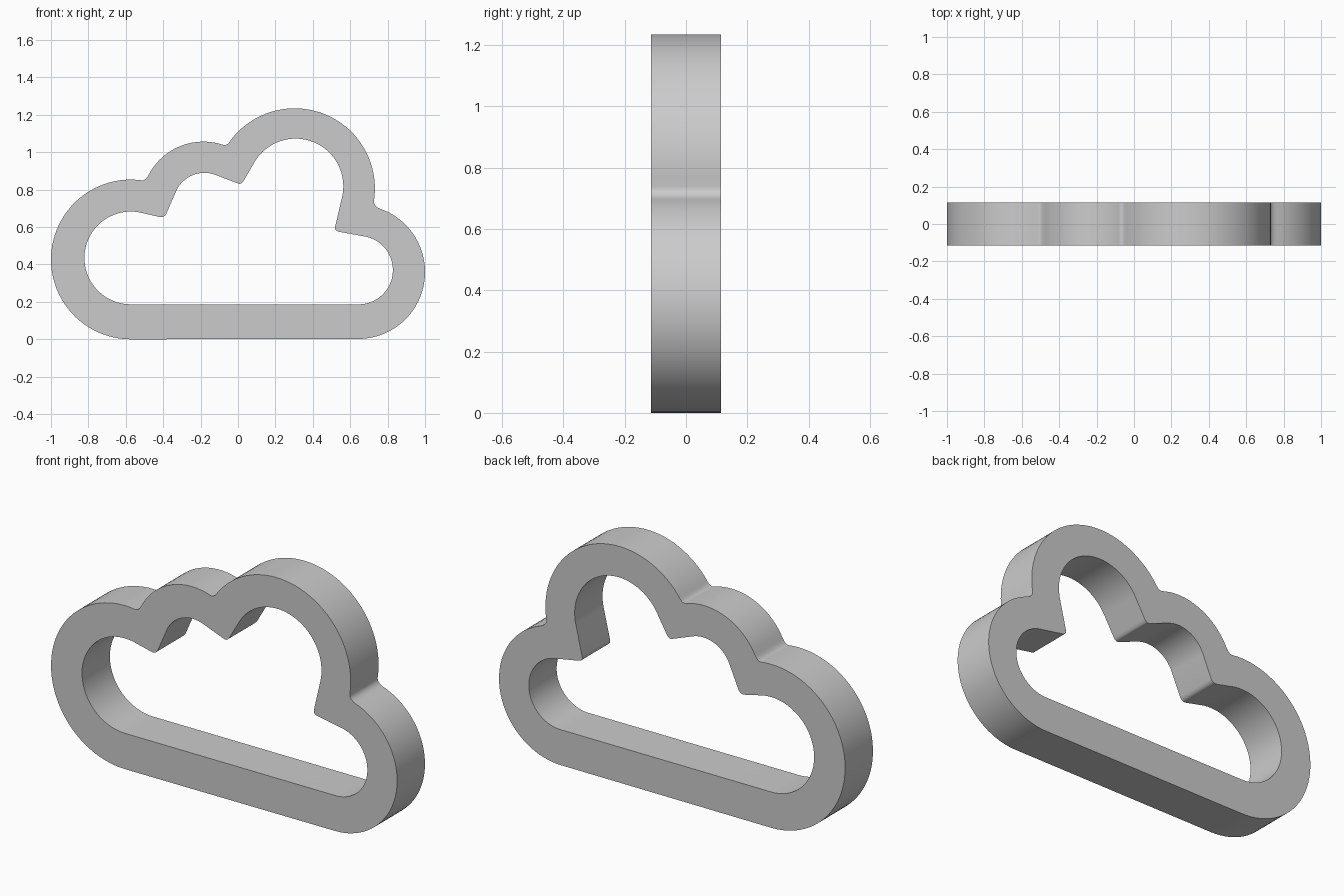
import bpy, bmesh
from math import radians, cos, sin

if "Cube" in bpy.data.objects:
    bpy.data.objects.remove(bpy.data.objects["Cube"])

HALF_DEPTH = 0.115


def arc(cx, cz, r, start, end):
    """Points on a circle from start to end, in degrees."""
    n = max(6, round(abs(end - start) / 4))
    angles = [radians(start + (end - start) * i / n) for i in range(n + 1)]
    return [(cx + r * cos(a), cz + r * sin(a)) for a in angles]


def fillet(a, corner, b, n=6):
    """Small rounded corner running from a to b."""
    pts = []
    for i in range(n + 1):
        t = i / n
        pts.append(tuple((1 - t) ** 2 * p + 2 * t * (1 - t) * q + t * t * s
                         for p, q, s in zip(a, corner, b)))
    return pts


def chain(lobes, corners):
    """Join lobes with rounded valleys, dropping repeated points."""
    arcs = [arc(*lobe) for lobe in lobes]
    pts = list(arcs[0])
    for following, (a, corner, b) in zip(arcs[1:], corners):
        pts += fillet(a or pts[-1], corner, b or following[0]) + following
    return [p for i, p in enumerate(pts)
            if (p[0] - pts[i - 1][0]) ** 2 + (p[1] - pts[i - 1][1]) ** 2 > 1e-8]


# Outer cloud outline: left, small top, large top and right lobes
outer = chain(
    [(-0.573, 0.427, 0.427, 270, 82), (-0.185, 0.727, 0.33, 152, 72),
     (0.303, 0.806, 0.429, 143, -9), (0.642, 0.36, 0.358, 71, -90)],
    [(None, (-0.495, 0.847), None), (None, (-0.06, 1.03), None),
     (None, (0.725, 0.712), None)])

# Inner opening, with straight runs into its pointed valleys
inner = chain(
    [(-0.573, 0.435, 0.248, 270, 78), (-0.18, 0.725, 0.165, 157, 69),
     (0.308, 0.818, 0.255, 150, -13), (0.645, 0.37, 0.183, 76, -90)],
    [((-0.42, 0.654), (-0.395, 0.648), (-0.383, 0.672)),
     ((0.0, 0.833), (0.018, 0.826), (0.032, 0.85)),
     ((0.52, 0.605), (0.513, 0.58), (0.54, 0.575))])

# Fill between the outlines and extrude to full depth
bm = bmesh.new()
edges = []
for loop in (outer, inner):
    verts = [bm.verts.new((x, -HALF_DEPTH, z)) for x, z in loop]
    edges += [bm.edges.new((verts[i - 1], v)) for i, v in enumerate(verts)]
bmesh.ops.triangle_fill(bm, edges=edges, use_beauty=True)
back = bmesh.ops.extrude_face_region(bm, geom=bm.faces[:], use_keep_orig=True)
bmesh.ops.translate(bm, vec=(0, 2 * HALF_DEPTH, 0),
                    verts=[g for g in back["geom"] if isinstance(g, bmesh.types.BMVert)])
bmesh.ops.recalc_face_normals(bm, faces=bm.faces[:])
mesh = bpy.data.meshes.new("cloud_frame")
bm.to_mesh(mesh)
bm.free()

cloud = bpy.data.objects.new("cloud_frame", mesh)
bpy.context.collection.objects.link(cloud)

# Plain grey material
grey = bpy.data.materials.new("light_grey")
grey.use_nodes = True
color = (0.6, 0.6, 0.6, 1)
grey.diffuse_color = color
grey.node_tree.nodes["Principled BSDF"].inputs["Base Color"].default_value = color
mesh.materials.append(grey)

bpy.ops.object.select_all(action="DESELECT")
cloud.select_set(True)
bpy.context.view_layer.objects.active = cloud
bpy.ops.object.shade_smooth_by_angle(angle=radians(35))
